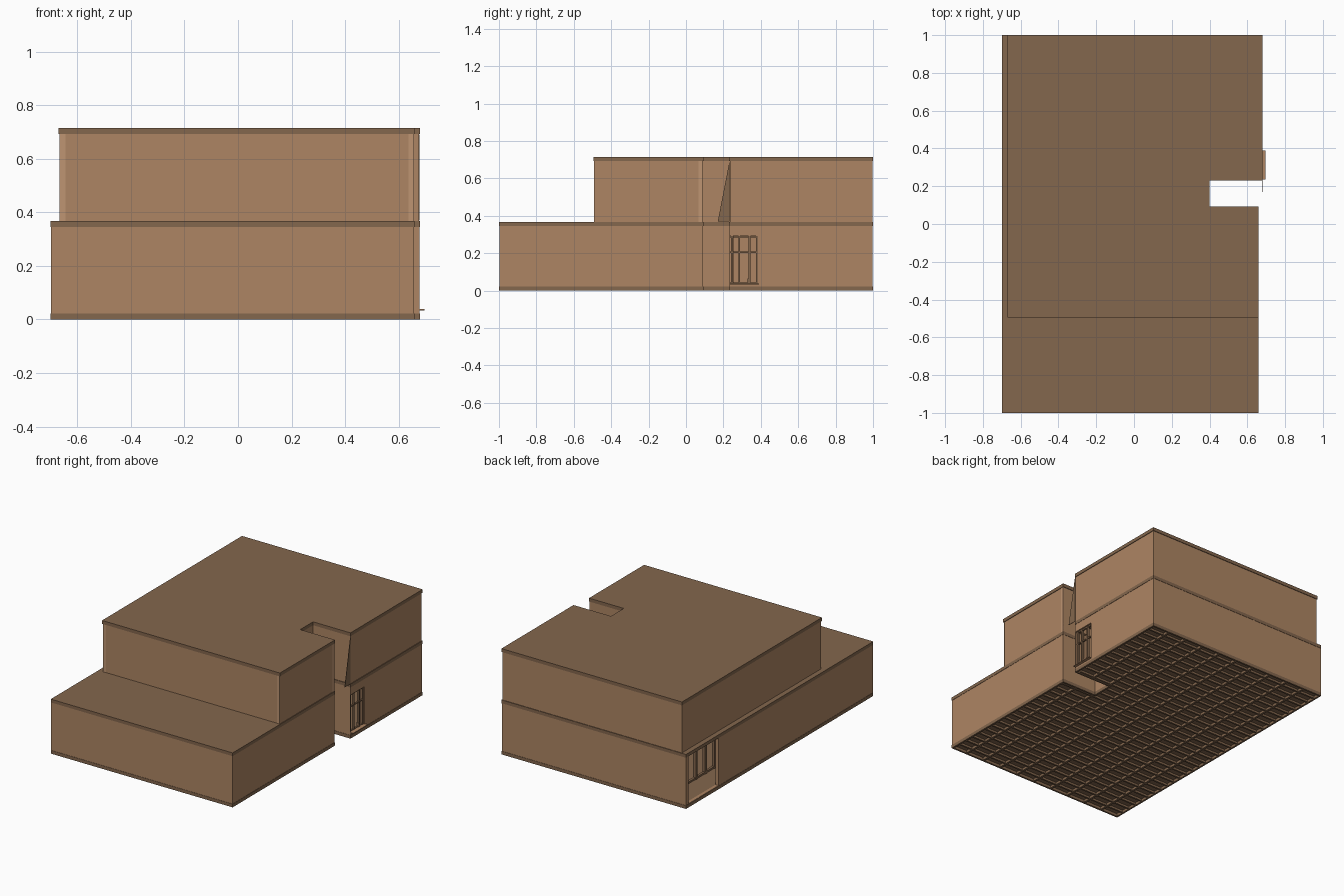
import bpy, bmesh

if "Cube" in bpy.data.objects:
    bpy.data.objects.remove(bpy.data.objects["Cube"])


def material(name, rgb):
    m = bpy.data.materials.new(name)
    m.diffuse_color = (*rgb, 1)
    m.use_nodes = True
    m.node_tree.nodes["Principled BSDF"].inputs["Base Color"].default_value = m.diffuse_color
    return m


WALL = material("tan_wall", (0.42, 0.235, 0.125))
SLAB = material("brown_slab", (0.23, 0.135, 0.075))
TRIM = material("light_trim", (0.52, 0.30, 0.17))


def finish(name, bm, mat):
    bmesh.ops.recalc_face_normals(bm, faces=bm.faces)
    me = bpy.data.meshes.new(name)
    bm.to_mesh(me)
    bm.free()
    ob = bpy.data.objects.new(name, me)
    bpy.context.collection.objects.link(ob)
    me.materials.append(mat)
    return ob


def boxes(name, spans, mat):
    """One object from many boxes (x0, x1, y0, y1, z0, z1)."""
    bm = bmesh.new()
    for x0, x1, y0, y1, z0, z1 in spans:
        vs = bmesh.ops.create_cube(bm, size=1)["verts"]
        for v in vs:
            v.co = (x1 if v.co.x > 0 else x0, y1 if v.co.y > 0 else y0, z1 if v.co.z > 0 else z0)
    return finish(name, bm, mat)


def prism(name, outline, z0, z1, mat):
    bm = bmesh.new()
    f = bm.faces.new([bm.verts.new((x, y, z0)) for x, y in outline])
    top = bmesh.ops.extrude_face_region(bm, geom=[f])["geom"]
    bmesh.ops.translate(bm, vec=(0, 0, z1 - z0), verts=[g for g in top if isinstance(g, bmesh.types.BMVert)])
    return finish(name, bm, mat)


def shell(name, outline, z0, z1, t, mat):
    """Closed loop of vertical walls with thickness inward."""
    bm = bmesh.new()
    lo = [bm.verts.new((x, y, z0)) for x, y in outline]
    hi = [bm.verts.new((x, y, z1)) for x, y in outline]
    n = len(lo)
    for i in range(n):
        j = (i + 1) % n
        bm.faces.new((lo[i], lo[j], hi[j], hi[i]))
    me = bpy.data.meshes.new(name)
    bm.to_mesh(me)
    bm.free()
    me.materials.append(mat)
    ob = bpy.data.objects.new(name, me)
    bpy.context.collection.objects.link(ob)
    s = ob.modifiers.new("thickness", "SOLIDIFY")
    s.thickness, s.offset, s.use_even_offset = t, -1, True
    return ob


def cut(ob, span):
    c = boxes("opening_cutter", [span], WALL)
    c.hide_render = True
    c.hide_set(True)
    b = ob.modifiers.new("opening", "BOOLEAN")
    b.operation, b.solver, b.object = "DIFFERENCE", "EXACT", c
    bpy.context.view_layer.objects.active = ob
    for m in [m.name for m in ob.modifiers]:
        bpy.ops.object.modifier_apply(modifier=m)
    bpy.data.objects.remove(c)


def footprint(xl, yf, d=0.0):
    """Counter-clockwise plan with the right-hand slot, shrunk by d."""
    return [(xl + d, yf + d), (0.66 - d, yf + d), (0.66 - d, 0.093 - d), (0.40 - d, 0.093 - d),
            (0.40 - d, 0.23 + d), (0.68 - d, 0.23 + d), (0.68 - d, 1 - d), (xl + d, 1 - d)]


lower, upper = footprint(-0.70, -1), footprint(-0.67, -0.495)

# Ground floor: rim, deck and the joist grid below it
shell("base_rim", lower, 0, 0.022, 0.012, SLAB)
prism("ground_deck", footprint(-0.70, -1, 0.006), 0.018, 0.022, SLAB)
joists = []
for i in range(1, 32):
    y = -1 + i * 2 / 32
    right = 0.40 if 0.085 < y < 0.235 else 0.655
    joists.append((-0.69, right - 0.005, y - 0.006, y + 0.006, 0.004, 0.019))
for i in range(1, 10):
    x = -0.70 + i * 0.138
    for y0, y1 in ([(-0.99, 0.99)] if x < 0.39 else [(-0.99, 0.085), (0.24, 0.99)]):
        joists.append((x - 0.007, x + 0.007, y0, y1, 0.001, 0.018))
boxes("floor_joists", joists, SLAB)

# Lower storey walls with the side window and the corner porch opening
walls = shell("lower_walls", footprint(-0.70, -1, 0.002), 0.022, 0.348, 0.022, WALL)
cut(walls, (0.6, 0.75, 0.235, 0.385, 0.035, 0.292))
cut(walls, (-0.75, -0.64, 0.65, 0.972, 0.024, 0.344))

# Slabs and upper storey
prism("middle_slab", lower, 0.346, 0.368, SLAB)
shell("upper_walls", footprint(-0.67, -0.495, 0.004), 0.368, 0.695, 0.022, WALL)
prism("roof_slab", upper, 0.692, 0.715, SLAB)

# Light corner strips of the upper storey
boxes("corner_strips", [(-0.666, -0.644, -0.4925, -0.489, 0.368, 0.692),
                        (0.637, 0.657, -0.4925, -0.489, 0.368, 0.692),
                        (0.65, 0.6575, 0.067, 0.089, 0.368, 0.692)], TRIM)

# Side window bars and projecting sill
bars = [(0.655, 0.67, y - 0.005, y + 0.005, 0.035, 0.292) for y in (0.245, 0.285, 0.34, 0.38)]
bars += [(0.657, 0.668, 0.235, 0.385, z - 0.004, z + 0.004) for z in (0.04, 0.205, 0.287)]
bars.append((0.655, 0.672, 0.33, 0.342, 0.035, 0.065))
boxes("side_window_frame", bars, SLAB)
boxes("side_window_sill", [(0.65, 0.697, 0.235, 0.39, 0.034, 0.039)], WALL)

# Recessed porch glazing behind the left opening
posts = [(-0.535, -0.515, y - 0.009, y + 0.009, 0.022, 0.346) for y in (0.45, 0.55, 0.65, 0.75, 0.85, 0.96)]
posts += [(-0.533, -0.517, 0.45, 0.97, z - 0.006, z + 0.006) for z in (0.03, 0.23, 0.338)]
boxes("porch_window_frame", posts, SLAB)

# Thin triangular fin beside the slot
bm = bmesh.new()
tri = [(0.232, 0.69), (0.232, 0.37), (0.17, 0.37)]
f = bm.faces.new([bm.verts.new((0.677, y, z)) for y, z in tri])
ext = bmesh.ops.extrude_face_region(bm, geom=[f])["geom"]
bmesh.ops.translate(bm, vec=(0.003, 0, 0), verts=[g for g in ext if isinstance(g, bmesh.types.BMVert)])
finish("side_fin", bm, SLAB)
